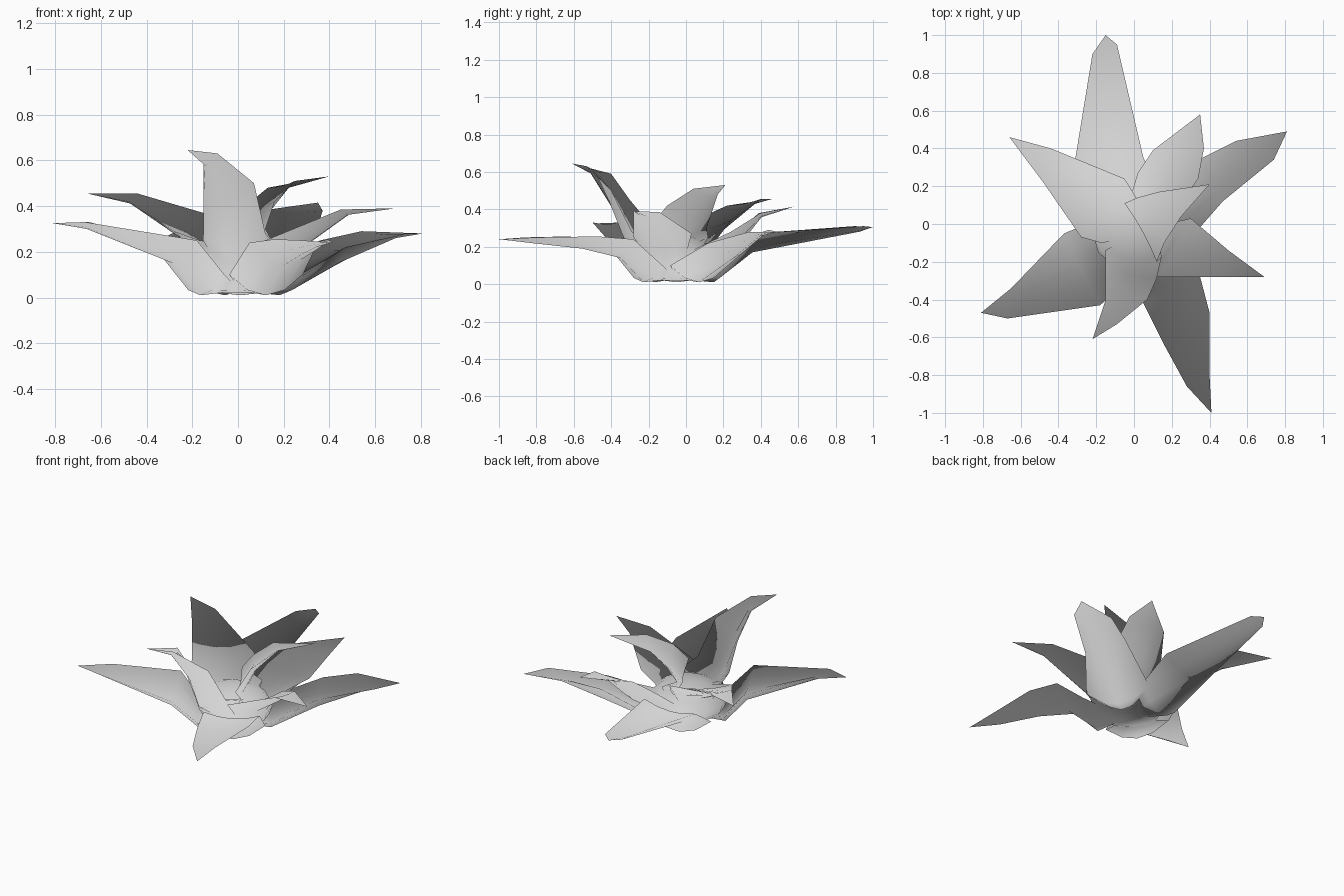
import bpy
import bmesh
from mathutils import Matrix, Vector

cube = bpy.data.objects.get("Cube")
if cube:
    bpy.data.objects.remove(cube)

grey = bpy.data.materials.new("plain_grey")
grey.use_nodes = True
grey.diffuse_color = (0.66, 0.66, 0.66, 1)
shader = grey.node_tree.nodes["Principled BSDF"]
shader.inputs["Base Color"].default_value = grey.diffuse_color
shader.inputs["Roughness"].default_value = 0.8

CENTRE = Vector((0.01, -0.05, 0))
UP = Vector((0, 0, 1))


def finish(bm, name):
    """Make the object, with soft foliage normals fanning out from the plant's base."""
    bmesh.ops.recalc_face_normals(bm, faces=bm.faces)
    for face in bm.faces:
        face.smooth = True
    mesh = bpy.data.meshes.new(name)
    bm.to_mesh(mesh)
    bm.free()
    mesh.materials.append(grey)
    fan = [Vector((v.co.x, v.co.y, 1.4 * v.co.z + 0.1)).normalized() for v in mesh.vertices]
    mesh.normals_split_custom_set_from_vertices(fan)
    bpy.context.collection.objects.link(bpy.data.objects.new(name, mesh))


def cupped_ring(left, right, sag):
    """Closed section: deep underside from left to right, shallow top back again."""
    ring = []
    for step in range(8):
        under_side = step <= 4
        t = (step if under_side else 8 - step) / 4
        depth = 4 * t * (1 - t) * (1 if under_side else 0.3)
        ring.append(left.lerp(right, t) + sag * depth)
    return ring


def leaf(name, tip, rows, cup, radius, half_width, rim, keel, heart):
    """Solid leaf from its tip, through (left, right) edge pairs, to a foot at the heart."""
    tip = Vector(tip)
    pairs = [(Vector(a), Vector(b)) for a, b in rows]
    wide_l, wide_r = pairs[-1]
    middle = (wide_l + wide_r) / 2

    # Underside direction, used to bow each section
    under = (tip - middle).cross(wide_l - wide_r).normalized()
    if under.z > 0:
        under.negate()
    rings = []
    for i, (left, right) in enumerate(pairs):
        share = 0.3 + 0.7 * i / (len(pairs) - 1)
        rings.append(cupped_ring(left, right, under * cup * share))

    # Foot section, rounded into the bowl of the plant
    outward = middle - CENTRE
    outward.z = 0
    outward.normalize()
    side = outward.cross(UP) * half_width
    if side.dot(wide_l - wide_r) < 0:
        side.negate()
    foot = CENTRE + outward * radius + UP * rim
    rings.append(cupped_ring(foot + side, foot - side, UP * (keel - rim)))

    bm = bmesh.new()
    grid = [[bm.verts.new(p) for p in ring] for ring in rings]
    tip_vert = bm.verts.new(tip)
    heart_vert = bm.verts.new(CENTRE + UP * heart)
    for i in range(8):
        j = (i + 1) % 8
        bm.faces.new((tip_vert, grid[0][i], grid[0][j]))
        for upper, lower in zip(grid, grid[1:]):
            bm.faces.new((upper[i], lower[i], lower[j], upper[j]))
        bm.faces.new((grid[-1][i], heart_vert, grid[-1][j]))
    finish(bm, name)


def outer_leaf(name, tip, *rows):
    leaf(name, tip, rows, cup=0.1, radius=0.21, half_width=0.19,
         rim=0.1, keel=0.01, heart=0.03)


def middle_leaf(name, tip, *rows):
    leaf(name, tip, rows, cup=0.08, radius=0.16, half_width=0.12,
         rim=0.18, keel=0.06, heart=0.12)


def inner_leaf(name, tip, *rows, cup=0.08):
    leaf(name, tip, rows, cup=cup, radius=0.11, half_width=0.15,
         rim=0.25, keel=0.08, heart=0.22)


# Rounded bowl where all leaves meet
bowl = bmesh.new()
bmesh.ops.create_uvsphere(
    bowl, u_segments=12, v_segments=8, radius=1,
    matrix=Matrix.Translation(CENTRE + UP * 0.14) @ Matrix.Diagonal((0.23, 0.2, 0.13, 1)))
finish(bowl, "heart_bowl")

# Low spreading leaves
outer_leaf("outer_leaf_back", (-0.15, 1, 0.305),
           ((-0.22, 0.9, 0.31), (-0.09, 0.95, 0.31)),
           ((-0.31, 0.35, 0.27), (0.05, 0.35, 0.27)))
outer_leaf("outer_leaf_left", (0.81, 0.49, 0.28),
           ((0.54, 0.44, 0.29), (0.74, 0.34, 0.28)),
           ((0.36, 0.35, 0.25), (0.47, 0.12, 0.22)))
outer_leaf("outer_leaf_front", (0.41, -1, 0.24),
           ((0.28, -0.86, 0.25), (0.4, -0.8, 0.25)),
           ((0.16, -0.64, 0.255), (0.4, -0.47, 0.255)),
           ((0.05, -0.42, 0.24), (0.35, -0.28, 0.24)))
outer_leaf("outer_leaf_right", (-0.81, -0.47, 0.325),
           ((-0.67, -0.5, 0.33), (-0.65, -0.34, 0.33)),
           ((-0.18, -0.43, 0.25), (-0.37, -0.05, 0.25)))

# Raised leaves between the two whorls
middle_leaf("middle_leaf_left", (0.69, -0.28, 0.39),
            ((0.45, -0.28, 0.385), (0.5, -0.14, 0.385)),
            ((0.12, -0.28, 0.25), (0.3, 0.03, 0.27)))
middle_leaf("middle_leaf_back", (0.35, 0.58, 0.415),
            ((0.1, 0.39, 0.38), (0.37, 0.4, 0.38)),
            ((0.02, 0.27, 0.28), (0.34, 0.24, 0.28)))

# Upright inner whorl of three
inner_leaf("inner_leaf_right", (-0.66, 0.46, 0.455),
           ((-0.44, 0.4, 0.455), (-0.48, 0.22, 0.42)),
           ((-0.05, 0.24, 0.34), (-0.28, -0.07, 0.29)))
inner_leaf("inner_leaf_front", (-0.22, -0.61, 0.645),
           ((-0.09, -0.53, 0.63), (-0.15, -0.4, 0.59)),
           ((0.07, -0.4, 0.5), (-0.15, -0.3, 0.45)),
           ((0.12, -0.29, 0.28), (-0.15, -0.2, 0.33)), cup=0.13)
inner_leaf("inner_leaf_left", (0.4, 0.21, 0.53),
           ((0.13, 0.17, 0.48), (0.25, 0.04, 0.51)),
           ((0.02, 0.14, 0.39), (0.16, -0.1, 0.42)),
           ((-0.05, 0.11, 0.3), (0.12, -0.2, 0.3)))
